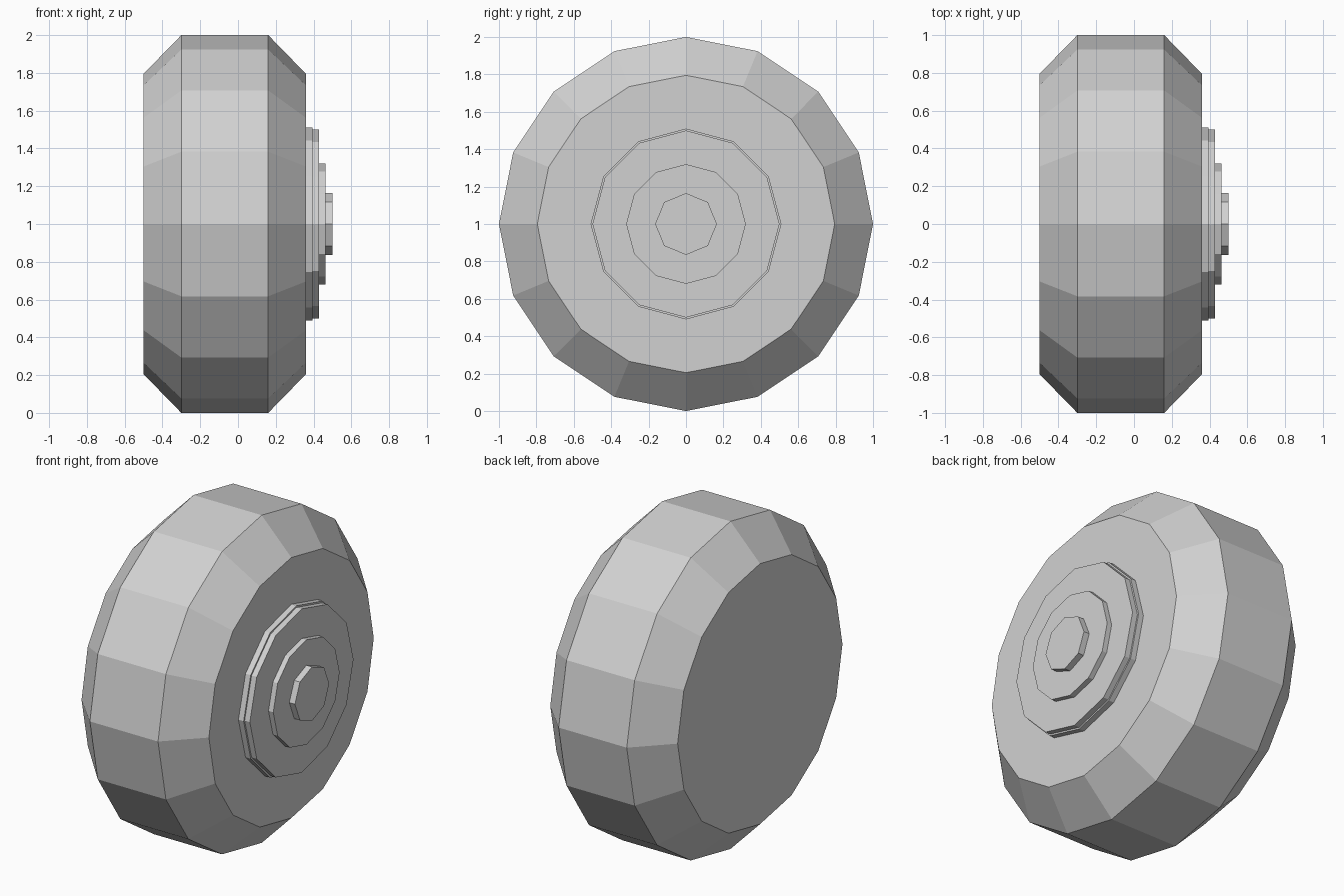
import bpy
import bmesh
from math import cos, sin, tau
from mathutils import Vector

cube = bpy.data.objects.get("Cube")
if cube:
    bpy.data.objects.remove(cube, do_unlink=True)

GREY = (0.64, 0.64, 0.64, 1.0)
grey = bpy.data.materials.new("light grey")
grey.use_nodes = True
grey.diffuse_color = GREY
grey.node_tree.nodes["Principled BSDF"].inputs["Base Color"].default_value = GREY


def turned_part(name, profile, sides):
    """Flat-faced solid turned about the axle (x), from (x, radius) points."""
    bm = bmesh.new()
    rings = [[bm.verts.new(Vector((x, r * sin(tau * i / sides), r * cos(tau * i / sides))))
              for i in range(sides)] for x, r in profile]
    for a, b in zip(rings, rings[1:]):
        for i in range(sides):
            j = (i + 1) % sides
            bm.faces.new((a[i], a[j], b[j], b[i]))
    bm.faces.new(rings[0])
    bm.faces.new(rings[-1])
    bmesh.ops.recalc_face_normals(bm, faces=bm.faces)
    mesh = bpy.data.meshes.new(name)
    bm.to_mesh(mesh)
    bm.free()
    mesh.materials.append(grey)
    obj = bpy.data.objects.new(name, mesh)
    obj.location.z = 1.0
    bpy.context.collection.objects.link(obj)
    return obj


# Tyre with bevelled shoulders
turned_part("tyre", [(-0.5, 0.795), (-0.3, 1.0), (0.16, 1.0), (0.36, 0.795)], 16)

# Stepped hub discs on the outer side: name, start, end, radius, sides
for name, start, end, radius, sides in (
        ("rim_base", 0.36, 0.395, 0.51, 12),
        ("rim_plate", 0.395, 0.43, 0.5, 12),
        ("hub_plate", 0.43, 0.462, 0.32, 12),
        ("hub_cap", 0.462, 0.5, 0.165, 8)):
    turned_part(name, [(start, radius), (end, radius)], sides)
